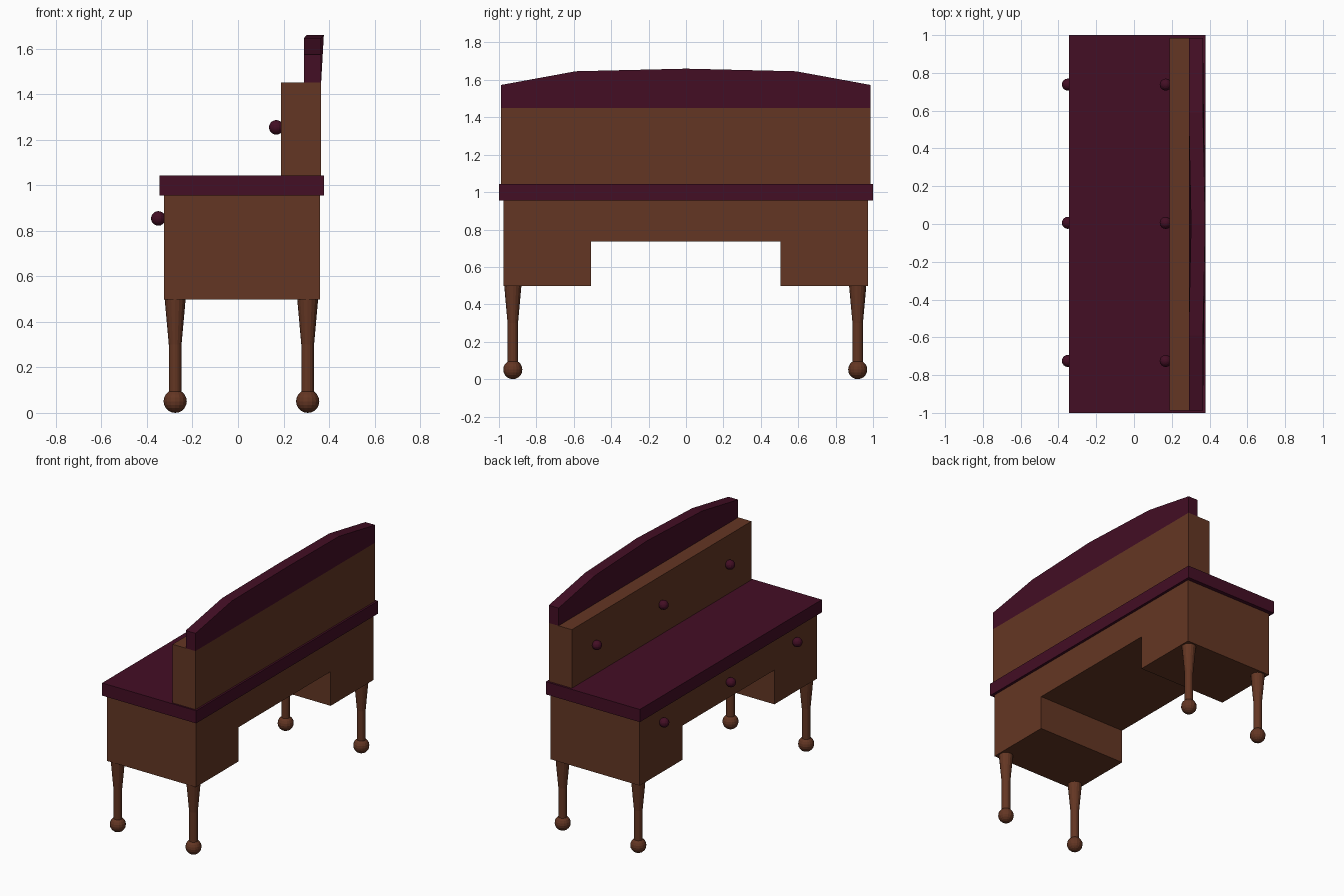
import bpy, bmesh
from mathutils import Matrix

if "Cube" in bpy.data.objects:
    bpy.data.objects.remove(bpy.data.objects["Cube"])


def material(name, rgb):
    m = bpy.data.materials.new(name)
    m.diffuse_color = (*rgb, 1)
    m.use_nodes = True
    m.node_tree.nodes["Principled BSDF"].inputs["Base Color"].default_value = m.diffuse_color
    return m


BROWN = material("brown wood", (0.127, 0.037, 0.017))
MAROON = material("dark maroon wood", (0.057, 0.0044, 0.018))


def finish(bm, name, mat):
    bmesh.ops.recalc_face_normals(bm, faces=bm.faces)
    me = bpy.data.meshes.new(name)
    bm.to_mesh(me)
    bm.free()
    me.materials.append(mat)
    ob = bpy.data.objects.new(name, me)
    bpy.context.collection.objects.link(ob)
    return ob


def slab(name, mat, x0, x1, profile, lean=None):
    """Extrude a (y, z) profile along x; lean shifts one profile point in x."""
    bm = bmesh.new()
    rings = []
    for x in (x0, x1):
        rings.append([bm.verts.new((x + (lean[1] if lean and i == lean[0] else 0), y, z))
                      for i, (y, z) in enumerate(profile)])
    a, b = rings
    bm.faces.new(a)
    bm.faces.new(b[::-1])
    for i in range(len(a)):
        j = (i + 1) % len(a)
        bm.faces.new((a[j], a[i], b[i], b[j]))
    return finish(bm, name, mat)


def rect(y0, y1, z0, z1):
    return [(y0, z0), (y1, z0), (y1, z1), (y0, z1)]


def ball(bm, r, centre):
    bmesh.ops.create_uvsphere(bm, u_segments=16, v_segments=10, radius=r,
                              matrix=Matrix.Translation(centre))


# Body: two pedestals joined above a knee hole
slab("desk_body", BROWN, -0.325, 0.36,
     [(-0.977, 0.498), (-0.507, 0.498), (-0.507, 0.736), (0.504, 0.736),
      (0.504, 0.498), (0.973, 0.498), (0.973, 0.955), (-0.977, 0.955)])

# Desk top, raised back cabinet and arched crest
slab("desk_top", MAROON, -0.345, 0.378, rect(-1, 1, 0.955, 1.043))
slab("back_cabinet", BROWN, 0.188, 0.365, rect(-0.988, 0.986, 1.043, 1.45))
slab("arched_crest", MAROON, 0.29, 0.365,
     [(-0.988, 1.45), (0.986, 1.45), (0.986, 1.573), (0.588, 1.646),
      (0, 1.66), (-0.59, 1.646), (-0.988, 1.573)], lean=(4, 0.012))

# Turned legs with ball feet
for side, x in (("front", -0.276), ("back", 0.306)):
    for end, y in (("left", 0.918), ("right", -0.926)):
        bm = bmesh.new()
        for r0, r1, z0, z1 in ((0.028, 0.028, 0.08, 0.3), (0.028, 0.046, 0.3, 0.5)):
            bmesh.ops.create_cone(bm, cap_ends=True, segments=16, radius1=r0, radius2=r1,
                                  depth=z1 - z0,
                                  matrix=Matrix.Translation((x, y, (z0 + z1) / 2)))
        ball(bm, 0.051, (x, y, 0.051))
        finish(bm, f"{side}_{end}_leg", BROWN)

# Round knobs in two rows
for row, x, z in (("lower", -0.35, 0.854), ("upper", 0.168, 1.254)):
    for i, y in enumerate((-0.725, 0.006, 0.738)):
        bm = bmesh.new()
        ball(bm, 0.032, (x, y, z))
        finish(bm, f"{row}_knob_{i + 1}", MAROON)
